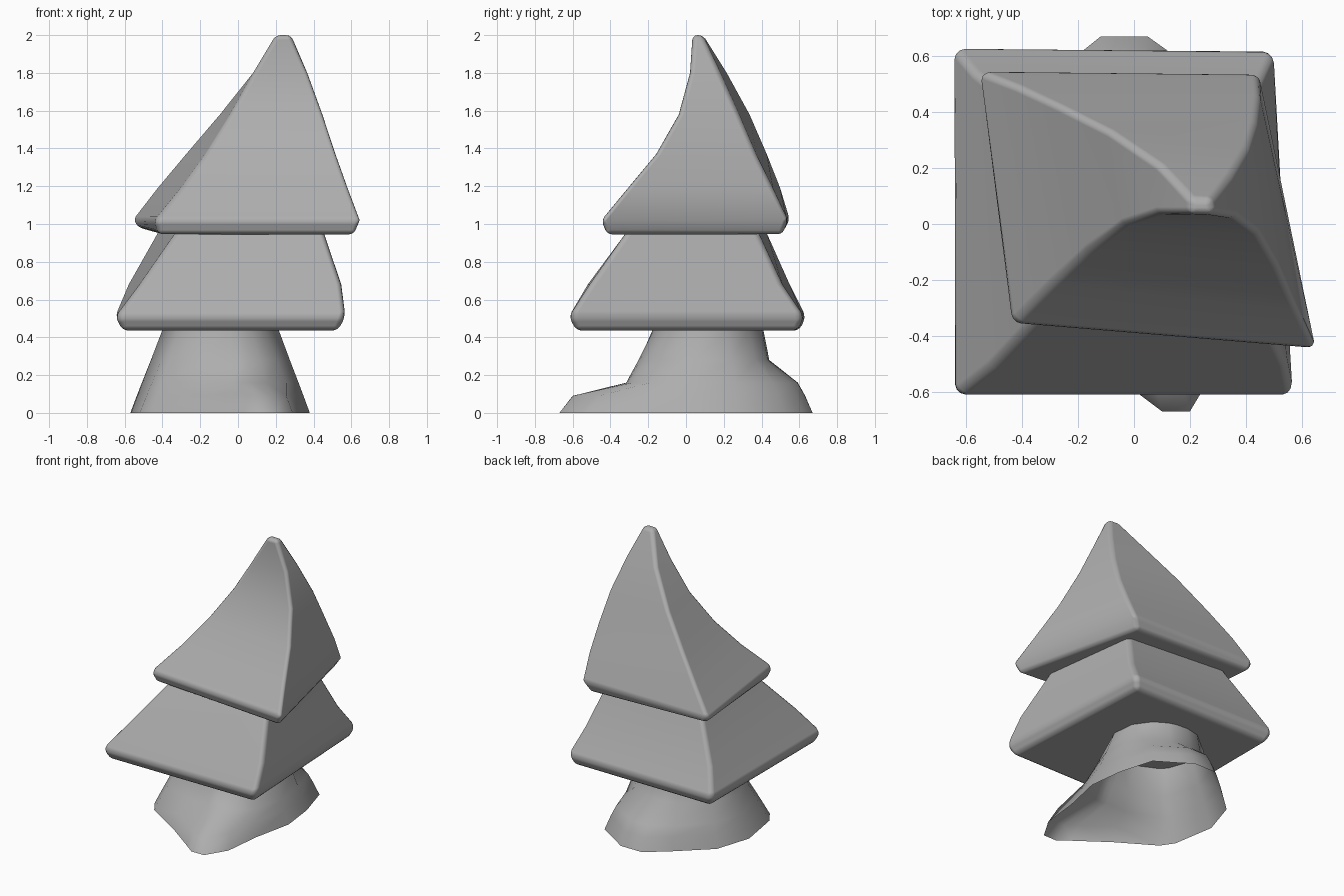
import bpy, bmesh, math
from mathutils import Vector

if "Cube" in bpy.data.objects:
    bpy.data.objects.remove(bpy.data.objects["Cube"])

grey = bpy.data.materials.new("plain_grey")
grey.use_nodes = True
grey.diffuse_color = (0.42, 0.42, 0.42, 1)
grey.node_tree.nodes["Principled BSDF"].inputs["Base Color"].default_value = (0.42, 0.42, 0.42, 1)


def loft(name, rings, bottom=True, bevel=0):
    """Skin a stack of equal-sized rings, bottom to top."""
    bm = bmesh.new()
    rows = [[bm.verts.new(p) for p in ring] for ring in rings]
    for low, high in zip(rows, rows[1:]):
        for i in range(len(low)):
            j = (i + 1) % len(low)
            bm.faces.new((low[i], low[j], high[j], high[i]))
    bm.faces.new(rows[-1])
    if bottom:
        bm.faces.new(rows[0][::-1])
    mesh = bpy.data.meshes.new(name)
    bm.to_mesh(mesh)
    bm.free()
    mesh.materials.append(grey)
    ob = bpy.data.objects.new(name, mesh)
    bpy.context.collection.objects.link(ob)
    bpy.ops.object.select_all(action='DESELECT')
    ob.select_set(True)
    bpy.context.view_layer.objects.active = ob
    bpy.ops.object.shade_smooth_by_angle(angle=math.radians(50))
    if bevel:
        mod = ob.modifiers.new("rounded_edges", 'BEVEL')
        mod.width, mod.segments = bevel, 3
        mod.angle_limit = math.radians(35)
        mod.harden_normals = True
    return ob


def tier(name, levels, bevel):
    """Four-cornered tier: each level is a height and its corners, front right-hand round to back."""
    return loft(name, [[(x, y, z) for x, y in corners] for z, corners in levels], bevel=bevel)


# Upper foliage, bending towards its tip
top = tier("upper_foliage", [
    (0.945, [(-0.42, -0.33), (0.62, -0.42), (0.40, 0.51), (-0.52, 0.52)]),
    (1.02, [(-0.44, -0.36), (0.65, -0.45), (0.445, 0.54), (-0.56, 0.55)]),
    (1.19, [(-0.30, -0.22), (0.585, -0.31), (0.45, 0.46), (-0.43, 0.50)]),
    (1.37, [(-0.17, -0.10), (0.52, -0.16), (0.44, 0.37), (-0.28, 0.43)]),
    (1.58, [(-0.04, -0.005), (0.45, -0.04), (0.41, 0.28), (-0.10, 0.34)]),
    (1.80, [(0.08, 0.035), (0.37, 0.02), (0.35, 0.18), (0.08, 0.22)]),
    (2.00, [(0.20, 0.035), (0.28, 0.035), (0.28, 0.09), (0.20, 0.09)]),
], 0.025)
# Lift the back corner of the rim slightly
top.data.vertices[3].co.z += 0.03

# Lower foliage
tier("lower_foliage", [
    (0.435, [(-0.61, -0.58), (0.53, -0.58), (0.47, 0.59), (-0.61, 0.60)]),
    (0.51, [(-0.65, -0.62), (0.57, -0.62), (0.505, 0.625), (-0.65, 0.635)]),
    (0.68, [(-0.52, -0.52), (0.55, -0.51), (0.45, 0.51), (-0.58, 0.55)]),
    (0.95, [(-0.33, -0.32), (0.46, -0.32), (0.37, 0.385), (-0.43, 0.43)]),
    (1.00, [(-0.30, -0.29), (0.45, -0.29), (0.36, 0.36), (-0.41, 0.41)]),
], 0.03)

# Trunk with a long front root and a humped back root
foot = [(-0.46, -0.29), (-0.2, -0.45), (0.02, -0.61), (0.1, -0.67), (0.2, -0.67),
        (0.29, -0.52), (0.32, -0.25), (0.38, 0.03), (0.35, 0.28), (0.28, 0.52),
        (0.12, 0.62), (0.05, 0.67), (-0.12, 0.67), (-0.27, 0.55), (-0.49, 0.35),
        (-0.57, 0.1), (-0.52, -0.2)]
heights = (0, 0.09, 0.16, 0.28, 0.44, 0.5)
side = (1, 0.8, 0.64, 0.36, 0, 0)
front = (1, 0.86, 0.29, 0.16, 0, 0)
back = (1, 0.85, 0.7, 0.12, 0, 0)
centre = Vector((-0.09, 0.115))


def trunk_point(p, level):
    """Slide from the foot outline to the round neck, blending side and root profiles."""
    p = Vector(p)
    a = math.atan2(p.y - centre.y, p.x - centre.x)
    neck = centre + Vector((0.31 * math.cos(a), 0.295 * math.sin(a)))
    root = back if p.y > 0 else front
    blend = min(1, max(0, (abs(p.y) - 0.3) / 0.3))
    q = neck.lerp(p, side[level] + blend * (root[level] - side[level]))
    return (q.x, q.y, heights[level])


loft("trunk", [[trunk_point(p, k) for p in foot] for k in range(len(heights))], bottom=False)
